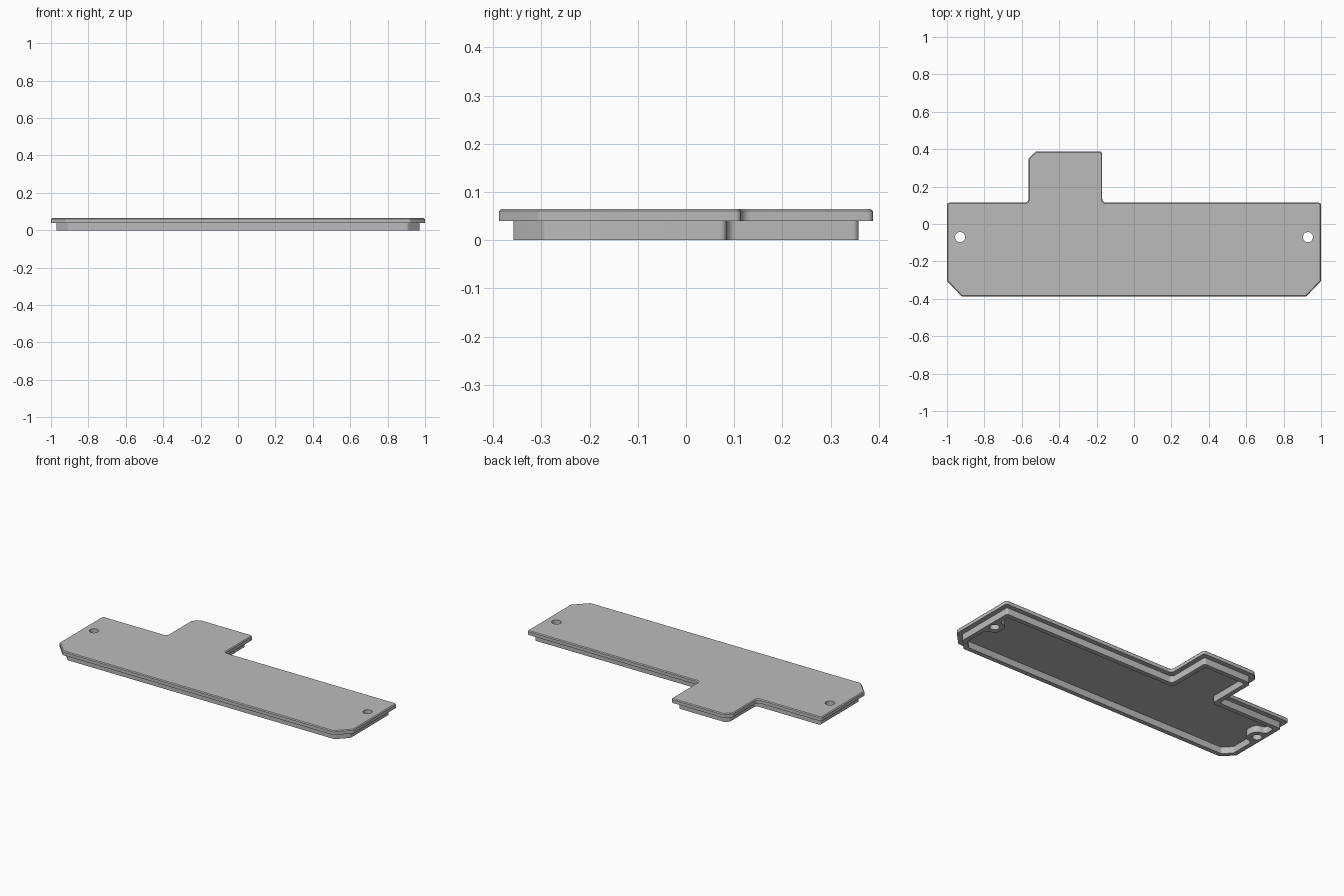
import bpy
import bmesh
import math
from mathutils import Vector

cube = bpy.data.objects.get("Cube")
if cube:
    bpy.data.objects.remove(cube, do_unlink=True)

grey = bpy.data.materials.new("plain grey")
grey.use_nodes = True
grey.diffuse_color = (0.5, 0.5, 0.5, 1)
grey.node_tree.nodes["Principled BSDF"].inputs["Base Color"].default_value = (0.5, 0.5, 0.5, 1)

SEGMENTS = 5
TOP, SHOULDER, LEDGE = 0.065, 0.06, 0.04
HOLE_X, HOLE_Y, HOLE_R = 0.93, -0.07, 0.027

# Cover outline, counter-clockwise: x, y, corner radius
OUTLINE = [
    (-0.92, -0.388, 0.015), (0.92, -0.388, 0.015), (1, -0.305, 0.015),
    (1, 0.114, 0.012), (-0.17, 0.114, 0.022), (-0.17, 0.388, 0.012),
    (-0.525, 0.388, 0.012), (-0.564, 0.35, 0.012), (-0.564, 0.114, 0.022),
    (-1, 0.114, 0.012), (-1, -0.305, 0.015),
]


def inset(corners, d):
    """Move every side of the outline inward by d."""
    out = []
    n = len(corners)
    for i, (x, y, r) in enumerate(corners):
        p = Vector((x, y))
        a = (p - Vector(corners[i - 1][:2])).normalized()
        b = (Vector(corners[(i + 1) % n][:2]) - p).normalized()
        na, nb = Vector((-a.y, a.x)), Vector((-b.y, b.x))
        q = p + (na + nb) * (d / (1 + na.dot(nb)))
        out.append((q.x, q.y, r))
    return out


def rounded(corners):
    """Replace each corner by an arc."""
    pts = []
    n = len(corners)
    for i, (x, y, r) in enumerate(corners):
        p = Vector((x, y, 0))
        a = (Vector((*corners[i - 1][:2], 0)) - p).normalized()
        b = (Vector((*corners[(i + 1) % n][:2], 0)) - p).normalized()
        half = a.angle(b) / 2
        centre = p + (a + b).normalized() * (r / math.sin(half))
        t = r / math.tan(half)
        u, v = (p + a * t - centre).normalized(), (p + b * t - centre).normalized()
        pts += [centre + u.slerp(v, k / SEGMENTS) * r for k in range(SEGMENTS + 1)]
    return pts


def circle(x, y, r, n=32):
    return [Vector((x + r * math.cos(k * math.tau / n), y + r * math.sin(k * math.tau / n), 0))
            for k in range(n)]


def solid(name, walls):
    """Each wall is a list of (loop, height); caps join the walls' first and last loops."""
    bm = bmesh.new()
    first, last = [], []
    for wall in walls:
        rings = [[bm.verts.new((p.x, p.y, z)) for p in loop] for loop, z in wall]
        for lo, hi in zip(rings, rings[1:]):
            for i in range(len(lo)):
                bm.faces.new((lo[i - 1], lo[i], hi[i], hi[i - 1]))
        for ring, store in ((rings[0], first), (rings[-1], last)):
            store += [bm.edges.get((ring[i - 1], ring[i])) for i in range(len(ring))]
    for edges in (first, last):
        bmesh.ops.triangle_fill(bm, use_beauty=True, use_dissolve=False, edges=edges)
    bmesh.ops.recalc_face_normals(bm, faces=bm.faces)
    mesh = bpy.data.meshes.new(name)
    bm.to_mesh(mesh)
    bm.free()
    mesh.materials.append(grey)
    obj = bpy.data.objects.new(name, mesh)
    bpy.context.collection.objects.link(obj)
    bpy.ops.object.select_all(action='DESELECT')
    obj.select_set(True)
    bpy.context.view_layer.objects.active = obj
    bpy.ops.object.shade_smooth_by_angle(angle=math.radians(30))
    return obj


holes = [circle(s * HOLE_X, HOLE_Y, HOLE_R) for s in (-1, 1)]

# Cover plate with chamfered top rim and screw holes
edge = rounded(OUTLINE)
rim = rounded(inset(OUTLINE, 0.005))
solid("cover_plate", [[(edge, LEDGE), (edge, SHOULDER), (rim, TOP)]]
      + [[(h, LEDGE), (h, TOP)] for h in holes])

# Locating lip below the plate, thickened into bosses around the screw holes
lip = rounded(inset(OUTLINE, 0.03))
cavity = inset(OUTLINE, 0.058)
wall_x = cavity[2][0]
boss = [(wall_x, HOLE_Y - 0.055, 0.025), (0.877, HOLE_Y - 0.055, 0.045),
        (0.877, HOLE_Y + 0.055, 0.045), (wall_x, HOLE_Y + 0.055, 0.025)]
mirrored_boss = [(-x, y, r) for x, y, r in reversed(boss)]
cavity = cavity[:3] + boss + cavity[3:10] + mirrored_boss + cavity[10:]
solid("locating_lip", [[(lip, 0), (lip, LEDGE)], [(rounded(cavity), 0), (rounded(cavity), LEDGE)]]
      + [[(h, 0), (h, LEDGE)] for h in holes])
